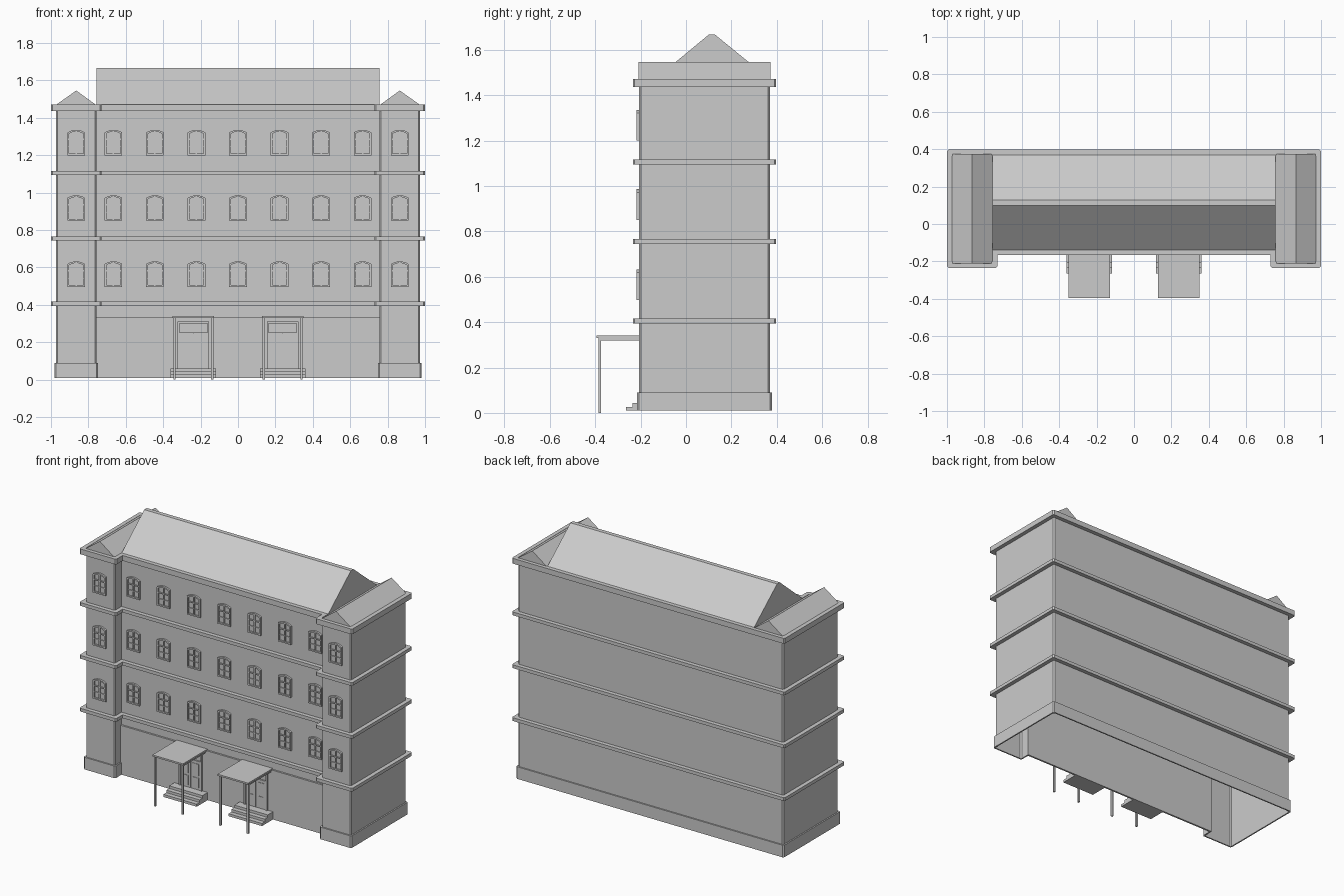
import bpy, bmesh, math

if "Cube" in bpy.data.objects:
    bpy.data.objects.remove(bpy.data.objects["Cube"])

def make(name, bm):
    bmesh.ops.recalc_face_normals(bm, faces=bm.faces)
    me = bpy.data.meshes.new(name)
    bm.to_mesh(me)
    bm.free()
    ob = bpy.data.objects.new(name, me)
    bpy.context.collection.objects.link(ob)
    return ob

def add_box(bm, x0, x1, y0, y1, z0, z1):
    v = bmesh.ops.create_cube(bm, size=1)['verts']
    for p in v:
        p.co = (x0 if p.co.x < 0 else x1, y0 if p.co.y < 0 else y1, z0 if p.co.z < 0 else z1)

def box(name, *dims):
    bm = bmesh.new()
    add_box(bm, *dims)
    return make(name, bm)

def add_loop(bm, pts):
    return [bm.verts.new(p) for p in pts]

def bridge(bm, a, b):
    n = len(a)
    for i in range(n):
        bm.faces.new((a[i], a[(i + 1) % n], b[(i + 1) % n], b[i]))

def plan(o, c=0.008):
    """Building outline pushed out by o, convex corners chamfered by c."""
    X, yb, yf, yc, xi = .972 + o, .37 + o, -.207 - o, -.138 - o, .757 - o
    half = [(xi, yc), (xi, yf + c), (xi + c, yf), (X - c, yf), (X, yf + c),
            (X, yb - c), (X - c, yb)]
    return half + [(-x, y) for x, y in reversed(half)]

def ring(name, inner, outer, z0, z1):
    bm = bmesh.new()
    ls = [add_loop(bm, [(x, y, z) for x, y in plan(o)])
          for o, z in ((inner, z0), (outer, z0), (outer, z1), (inner, z1))]
    for i in range(4):
        bridge(bm, ls[i], ls[(i + 1) % 4])
    return make(name, bm)

def prism(name, a, b):
    bm = bmesh.new()
    la, lb = add_loop(bm, a), add_loop(bm, b)
    bridge(bm, la, lb)
    bm.faces.new(la)
    bm.faces.new(lb)
    return make(name, bm)

# Wall shell, open underneath
bm = bmesh.new()
bridge(bm, add_loop(bm, [(x, y, .01) for x, y in plan(0)]),
       add_loop(bm, [(x, y, 1.47) for x, y in plan(0)]))
make("walls", bm)

# Plinth, string courses and top cornice
ring("plinth", 0, .009, .01, .09)
for i, z in enumerate((.395, .745, 1.095)):
    ring(f"string_course_{i + 1}", 0, .027, z, z + .022)
ring("top_cornice", 0, .027, 1.437, 1.472)

# Raised ground floor facing between the wings
box("ground_floor_facing", -.757, .757, -.15, -.138, .01, .335)

# Main roof with narrow flat ridge
prof = [(-.14, 1.468), (.1, 1.667), (.128, 1.667), (.372, 1.468)]
prism("main_roof", [(-.757, y, z) for y, z in prof], [(.757, y, z) for y, z in prof])

# Wing roofs
for s, side in ((-1, "left"), (1, "right")):
    prof = [(s * .757, 1.468), (s * .865, 1.546), (s * .975, 1.468)]
    prism(f"{side}_wing_roof", [(x, -.21, z) for x, z in prof], [(x, .373, z) for x, z in prof])

# Window: segmental arched frame, glass and glazing bars
def arch(w, z0, z1, rise, y):
    pts = [(-w, y, z0), (w, y, z0)]
    for i in range(9):
        t = 1 - i / 4
        pts.append((w * t, y, z1 - rise * t * t))
    return pts

bm = bmesh.new()
spec = ((.047, 0, .136, .014), (.038, .009, .127, .012))
of, inf = (add_loop(bm, arch(*s, -.012)) for s in spec)
ob_, inb = (add_loop(bm, arch(*s, y)) for s, y in zip(spec, (0, -.002)))
bridge(bm, of, inf)
bridge(bm, of, ob_)
bridge(bm, inf, inb)
bm.faces.new(inb)
add_box(bm, -.004, .004, -.009, -.001, .005, .128)
add_box(bm, -.039, .039, -.009, -.001, .082, .089)
add_box(bm, -.039, .039, -.008, -.001, .043, .047)
proto = make("window", bm)
window_mesh = proto.data
bpy.data.objects.remove(proto)

spots = [(-.865, -.207), (.865, -.207)] + [(i * .222, -.138) for i in range(-3, 4)]
for f, z in enumerate((.497, .85, 1.2)):
    for k, (x, y) in enumerate(spots):
        w = bpy.data.objects.new(f"window_floor{f + 2}_{k + 1}", window_mesh)
        w.location = (x, y, z)
        bpy.context.collection.objects.link(w)

# Entrances: canopy, posts, steps and panelled double door
for s, side in ((-1, "left"), (1, "right")):
    c = s * .239
    box(f"{side}_canopy", c - .112, c + .112, -.395, -.138, .33, .341)
    for t in (-1, 1):
        px = c + t * .101
        box(f"{side}_canopy_post", px - .006, px + .006, -.386, -.374, 0, .33)
        box(f"{side}_canopy_beam", px - .005, px + .005, -.386, -.15, .318, .33)
    for i in range(3):
        box(f"{side}_step_{i + 1}", c - .122, c + .122, -.265 + i * .03, -.14,
            .01 + i * .017, .027 + i * .017)
    bm = bmesh.new()
    for t in (-1, 1):
        a, b = sorted((c + t * .085, c + t * .075))
        add_box(bm, a, b, -.16, -.148, .061, .31)
    add_box(bm, c - .085, c + .085, -.16, -.148, .3, .31)
    add_box(bm, c - .075, c + .075, -.159, -.148, .245, .253)
    make(f"{side}_door_frame", bm)
    bm = bmesh.new()
    for t in (-1, 1):
        a, b = sorted((c + t * .002, c + t * .075))
        add_box(bm, a, b, -.154, -.149, .061, .245)
        for z0, z1 in ((.075, .14), (.155, .232)):
            add_box(bm, a + .014, b - .014, -.157, -.153, z0, z1)
    make(f"{side}_double_door", bm)
